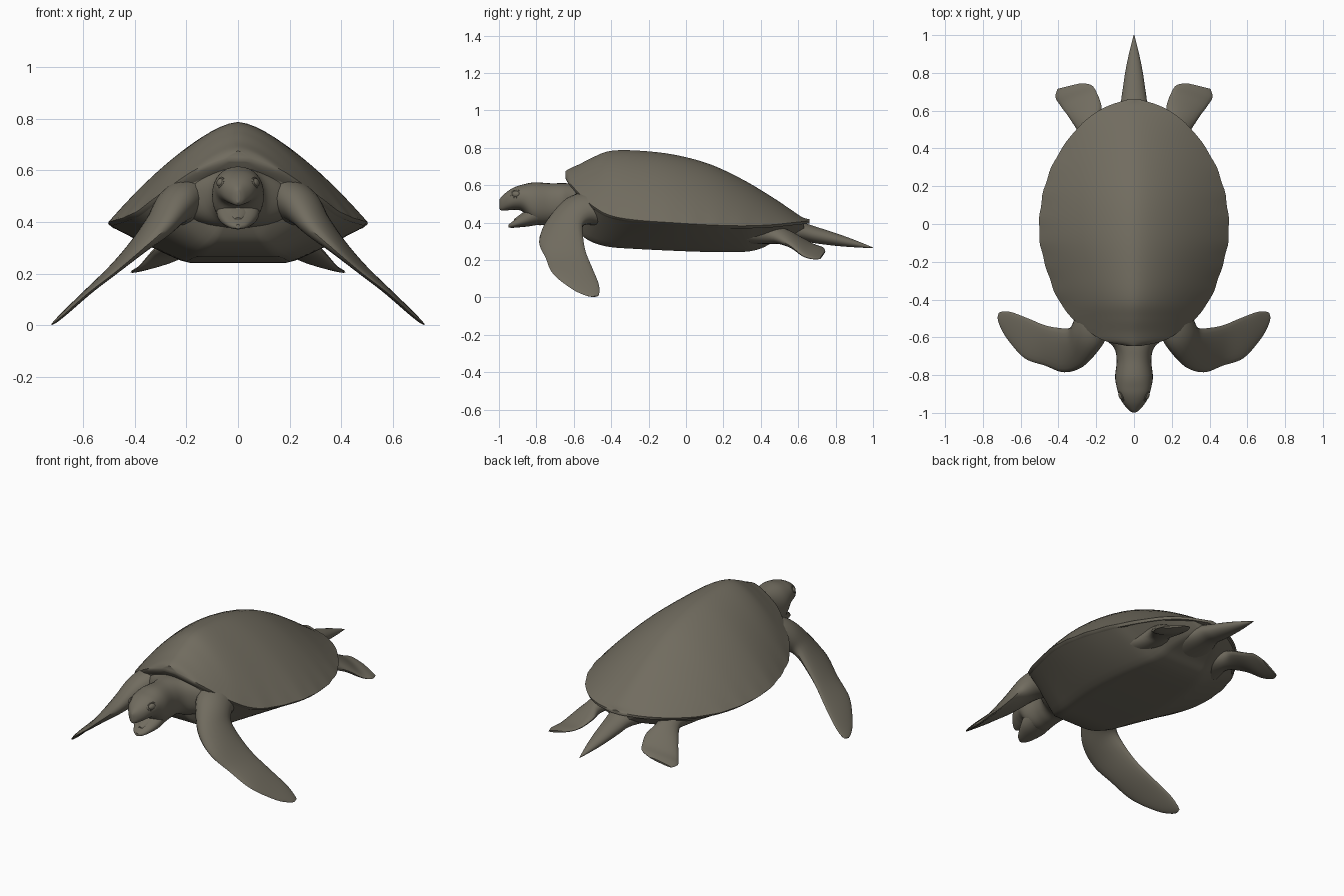
import bpy
import bmesh
from math import sin, cos, pi, copysign
from mathutils import Vector

if "Cube" in bpy.data.objects:
    bpy.data.objects.remove(bpy.data.objects["Cube"])

OLIVE = (0.165, 0.15, 0.115, 1)
skin = bpy.data.materials.new("olive grey")
skin.use_nodes = True
skin.diffuse_color = OLIVE
bsdf = skin.node_tree.nodes["Principled BSDF"]
bsdf.inputs["Base Color"].default_value = OLIVE
bsdf.inputs["Roughness"].default_value = 0.8


def resample(rows, steps=6):
    """Smooth curve through rows of section values."""
    out = []
    n = len(rows)
    for i in range(n - 1):
        a, b, c, d = (rows[min(max(k, 0), n - 1)] for k in (i - 1, i, i + 1, i + 2))
        for s in range(steps):
            t = s / steps
            out.append([q + t / 2 * (r - p + t * (2 * p - 5 * q + 4 * r - v + t * (3 * (q - r) + v - p)))
                        for p, q, r, v in zip(a, b, c, d)])
    return out + [list(rows[-1])]


def loft(name, rings, angle=0.7):
    bm = bmesh.new()
    loops = [[bm.verts.new(p) for p in ring] for ring in rings]
    for a, b in zip(loops, loops[1:]):
        for i in range(len(a)):
            j = (i + 1) % len(a)
            bm.faces.new((a[i], a[j], b[j], b[i]))
    bm.faces.new(loops[0])
    bm.faces.new(loops[-1])
    bmesh.ops.recalc_face_normals(bm, faces=bm.faces)
    mesh = bpy.data.meshes.new(name)
    bm.to_mesh(mesh)
    bm.free()
    obj = bpy.data.objects.new(name, mesh)
    bpy.context.collection.objects.link(obj)
    finish(obj, angle)
    return obj


def finish(obj, angle=0.7):
    if not obj.data.materials:
        obj.data.materials.append(skin)
    bpy.ops.object.select_all(action='DESELECT')
    obj.select_set(True)
    bpy.context.view_layer.objects.active = obj
    bpy.ops.object.shade_smooth_by_angle(angle=angle)


def oval(y, z, rx, rz, power=2.0, count=32):
    """Rounded section across the body axis."""
    ring = []
    for i in range(count):
        c, s = cos(2 * pi * i / count), sin(2 * pi * i / count)
        ring.append((rx * copysign(abs(c) ** (2 / power), c), y,
                     z + rz * copysign(abs(s) ** (2 / power), s)))
    return ring


def tube(name, rows, power=2.0):
    return loft(name, [oval(*r, power) for r in resample(rows)])


def mirrored_copy(obj, name):
    """Reflect a left part to the right side."""
    other = obj.copy()
    other.data = obj.data.copy()
    other.name = name
    bpy.context.collection.objects.link(other)
    for v in other.data.vertices:
        v.co.x = -v.co.x
    other.data.flip_normals()
    finish(other)


def flipper(kind, rows, count=20):
    """Blade lofted between a leading and a trailing edge."""
    rings = []
    rows = resample(rows)
    mids = [(Vector(r[:3]) + Vector(r[3:6])) / 2 for r in rows]
    for k, r in enumerate(rows):
        chord = (Vector(r[3:6]) - Vector(r[:3])) / 2
        along = mids[min(k + 1, len(mids) - 1)] - mids[max(k - 1, 0)]
        up = chord.cross(along).normalized() * r[6]
        rings.append([mids[k] + chord * cos(2 * pi * i / count) + up * sin(2 * pi * i / count)
                      for i in range(count)])
    mirrored_copy(loft("left_" + kind, rings), "right_" + kind)


# Carapace: y, half width, rim height, crown height
rings = []
for y, w, rim, crown in resample([
        (-0.645, 0.04, 0.65, 0.675), (-0.62, 0.15, 0.61, 0.69), (-0.57, 0.24, 0.555, 0.712),
        (-0.5, 0.325, 0.49, 0.748), (-0.41, 0.395, 0.44, 0.782), (-0.28, 0.45, 0.415, 0.786),
        (-0.08, 0.5, 0.4, 0.766), (0.12, 0.49, 0.388, 0.715), (0.3, 0.437, 0.383, 0.632),
        (0.45, 0.347, 0.388, 0.543), (0.55, 0.255, 0.398, 0.477), (0.62, 0.15, 0.405, 0.43),
        (0.66, 0.03, 0.41, 0.418)]):
    ring = []
    for i in range(41):
        u = cos(pi * i / 40)
        scallop = 1 + 0.005 * sin(y * 48) * u ** 8
        ring.append((w * u * scallop, y, rim + (crown - rim) * (1 - abs(u) ** 1.6)))
    ring += [(w * u, y, rim - 0.014) for u in (-0.97, -0.6, 0, 0.6, 0.97)]
    rings.append(ring)
loft("carapace", rings, 0.9)

# Belly with a flat plastron: y, half width, bottom height, top height
rings = []
for y, w, low, high in resample([
        (-0.6, 0.13, 0.4, 0.58), (-0.56, 0.22, 0.335, 0.53), (-0.5, 0.31, 0.295, 0.475),
        (-0.41, 0.38, 0.27, 0.428), (-0.28, 0.435, 0.26, 0.403), (-0.08, 0.486, 0.25, 0.388),
        (0.12, 0.476, 0.243, 0.376), (0.3, 0.422, 0.243, 0.372), (0.39, 0.372, 0.258, 0.376),
        (0.46, 0.325, 0.29, 0.378), (0.55, 0.24, 0.325, 0.387), (0.63, 0.11, 0.36, 0.395)]):
    ring = []
    for i in range(31):
        u = -1 + i / 15
        rise = max(0, abs(u) - 0.42) / 0.58
        ring.append((w * u, y, low + (high - low) * rise ** 1.1))
    rings.append(ring + [(w * 0.5, y, high + 0.01), (-w * 0.5, y, high + 0.01)])
loft("belly", rings, 0.9)

# Neck, upper head and beak
tube("head_and_neck", [
    (-0.998, 0.498, 0.008, 0.024), (-0.985, 0.502, 0.028, 0.038), (-0.95, 0.518, 0.058, 0.052),
    (-0.91, 0.53, 0.078, 0.062), (-0.87, 0.53, 0.09, 0.074), (-0.81, 0.503, 0.1, 0.112),
    (-0.72, 0.5, 0.092, 0.11), (-0.65, 0.503, 0.11, 0.108), (-0.58, 0.49, 0.19, 0.115),
    (-0.46, 0.48, 0.27, 0.12)], 2.2)
tube("lower_jaw", [
    (-0.948, 0.382, 0.012, 0.008), (-0.93, 0.388, 0.036, 0.016), (-0.89, 0.405, 0.06, 0.03),
    (-0.84, 0.43, 0.08, 0.05), (-0.78, 0.46, 0.085, 0.07)], 2.2)
tube("tongue", [(-0.92, 0.41, 0.012, 0.008), (-0.88, 0.43, 0.036, 0.018),
                (-0.82, 0.46, 0.05, 0.03)])

# Tail
tube("tail", [(0.42, 0.345, 0.16, 0.06), (0.52, 0.35, 0.115, 0.055), (0.62, 0.35, 0.076, 0.05),
              (0.7, 0.332, 0.062, 0.044), (0.8, 0.31, 0.047, 0.034), (0.9, 0.288, 0.027, 0.02),
              (1.0, 0.265, 0.002, 0.002)])

# Flippers: leading edge point, trailing edge point, half thickness
flipper("front_flipper", [
    (0.07, -0.5, 0.53, 0.26, -0.36, 0.42, 0.1),
    (0.14, -0.58, 0.53, 0.29, -0.44, 0.42, 0.085), (0.19, -0.665, 0.49, 0.31, -0.51, 0.42, 0.072),
    (0.27, -0.755, 0.385, 0.34, -0.55, 0.39, 0.05), (0.37, -0.785, 0.295, 0.4, -0.55, 0.32, 0.03),
    (0.47, -0.75, 0.21, 0.475, -0.535, 0.24, 0.018), (0.58, -0.71, 0.125, 0.56, -0.5, 0.155, 0.013),
    (0.67, -0.61, 0.045, 0.645, -0.468, 0.075, 0.01), (0.71, -0.54, 0.012, 0.69, -0.463, 0.03, 0.007),
    (0.722, -0.5, 0.003, 0.714, -0.469, 0.008, 0.003)])
flipper("rear_flipper", [
    (0.12, 0.42, 0.34, 0.32, 0.32, 0.34, 0.055), (0.18, 0.54, 0.335, 0.285, 0.45, 0.325, 0.045),
    (0.172, 0.62, 0.31, 0.335, 0.55, 0.28, 0.028), (0.195, 0.69, 0.28, 0.385, 0.62, 0.225, 0.018),
    (0.225, 0.735, 0.265, 0.415, 0.67, 0.207, 0.012), (0.28, 0.745, 0.245, 0.405, 0.715, 0.205, 0.006)])

# Eyes with raised lids
for kind in ("eyeball", "eyelid"):
    if kind == "eyeball":
        bpy.ops.mesh.primitive_uv_sphere_add(segments=16, ring_count=10, radius=0.02)
    else:
        bpy.ops.mesh.primitive_torus_add(major_radius=0.022, minor_radius=0.006,
                                         major_segments=24, minor_segments=8)
    eye = bpy.context.object
    eye.name = "left_" + kind
    eye.rotation_euler = (0, pi / 2 - 0.3, -0.4)
    eye.scale = (0.85, 1.15, 0.6)
    eye.location = (0.069, -0.91, 0.553)
    bpy.ops.object.transform_apply(location=True, rotation=True, scale=True)
    finish(eye)
    mirrored_copy(eye, "right_" + kind)
